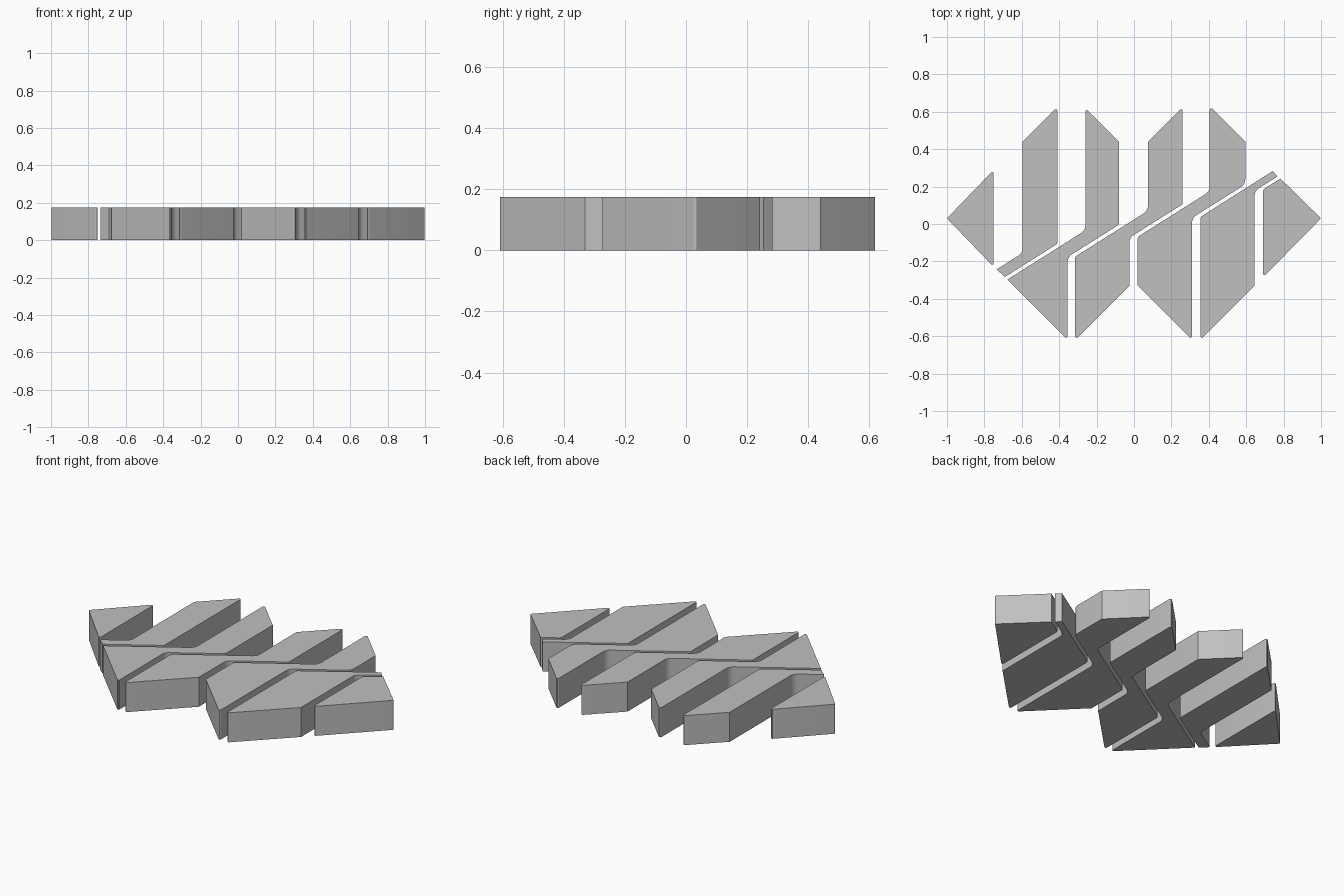
import bpy
import bmesh
from mathutils import Vector

cube = bpy.data.objects.get("Cube")
if cube:
    bpy.data.objects.remove(cube, do_unlink=True)

HEIGHT = 0.175
SLOPE = 0.63        # slope of every diagonal channel
TOP, LOW = 0.44, -0.33   # shoulder heights of the fingers and legs
TIP = 0.008         # rounding of the pointed tips
INNER, OUTER = 0.05, 0.02

grey = bpy.data.materials.new("Plain grey")
grey.use_nodes = True
colour = (0.53, 0.53, 0.53, 1)
grey.diffuse_color = colour
grey.node_tree.nodes["Principled BSDF"].inputs["Base Color"].default_value = colour


def rounded(corners, steps=6):
    """Replace each (x, y, radius) corner with a tangent arc."""
    out = []
    for i, (x, y, r) in enumerate(corners):
        p = Vector((x, y))
        a = (Vector(corners[i - 1][:2]) - p).normalized()
        b = (Vector(corners[(i + 1) % len(corners)][:2]) - p).normalized()
        if r == 0:
            out.append(p)
            continue
        half = a.angle(b) / 2
        from_corner = r / max(0.2, abs((a - b).length / (a + b).length))**-1
        reach = r * (a + b).length / (a - b).length
        centre = p + (a + b).normalized() * (reach ** 2 + r ** 2) ** 0.5
        start, end = p + a * reach - centre, p + b * reach - centre
        for s in range(steps + 1):
            t = s / steps
            out.append(centre + start.lerp(end, t).normalized() * r)
    return out


def slab(name, corners):
    """Extrude a rounded outline up from the ground."""
    bm = bmesh.new()
    base = bm.faces.new([bm.verts.new((p.x, p.y, 0)) for p in rounded(corners)])
    new = bmesh.ops.extrude_face_region(bm, geom=[base])["geom"]
    bmesh.ops.translate(bm, vec=(0, 0, HEIGHT),
                        verts=[v for v in new if isinstance(v, bmesh.types.BMVert)])
    bmesh.ops.recalc_face_normals(bm, faces=bm.faces[:])
    mesh = bpy.data.meshes.new(name)
    bm.to_mesh(mesh)
    bm.free()
    mesh.materials.append(grey)
    obj = bpy.data.objects.new(name, mesh)
    bpy.context.collection.objects.link(obj)
    bpy.ops.object.select_all(action="DESELECT")
    obj.select_set(True)
    bpy.context.view_layer.objects.active = obj
    bpy.ops.object.shade_smooth_by_angle(angle=0.5)


def diag(x, c, r=0):
    return (x, SLOPE * x + c, r)


def finger(x0, x1, peak_right, upper, lower, outer=OUTER):
    """Back-pointing arm, listed from its right root to its left root."""
    w = x1 - x0
    right = (x1, TOP + w, TIP) if peak_right else (x1, TOP, 0)
    left = (x0, TOP, 0) if peak_right else (x0, TOP + w, TIP)
    return [diag(x1, lower, outer), right, left, diag(x0, upper, INNER)]


def leg(x0, x1, peak_right, upper, lower):
    """Front-pointing arm, listed from its left root to its right root."""
    w = x1 - x0
    left = (x0, LOW, 0) if peak_right else (x0, LOW - w, TIP)
    right = (x1, LOW - w, TIP) if peak_right else (x1, LOW, 0)
    return [diag(x0, upper, OUTER), left, right, diag(x1, lower, INNER)]


# End triangles
slab("right_end_wedge", [(-1, 0.03, TIP), (-0.75, -0.23, TIP), (-0.75, 0.29, TIP)])
slab("left_end_wedge", [(0.69, -0.285, TIP), (1, 0.03, TIP),
                        (0.783, 0.243, 0), diag(0.69, -0.25, OUTER)])

# Bent strips, from the model's right to its left
slab("first_strip", [(-0.735, -0.243, 0), (-0.69, -0.283, 0)]
     + finger(-0.595, -0.41, True, 0.22, 0.152))
slab("second_strip", [(-0.677, -0.297, 0), (-0.355, -0.619, TIP),
                      diag(-0.355, 0.047, INNER)]
     + finger(-0.26, -0.08, False, 0.13, 0.047))
slab("third_strip", leg(-0.315, -0.025, False, 0.024, -0.058)
     + finger(0.075, 0.26, True, 0.024, -0.058))
slab("fourth_strip", leg(0.02, 0.31, True, -0.081, -0.163)
     + finger(0.405, 0.595, False, -0.081, -0.163, INNER))
slab("fifth_strip", leg(0.355, 0.645, False, -0.186, -0.229)
     + [(0.767, 0.254, 0), (0.742, 0.283, 0)])
